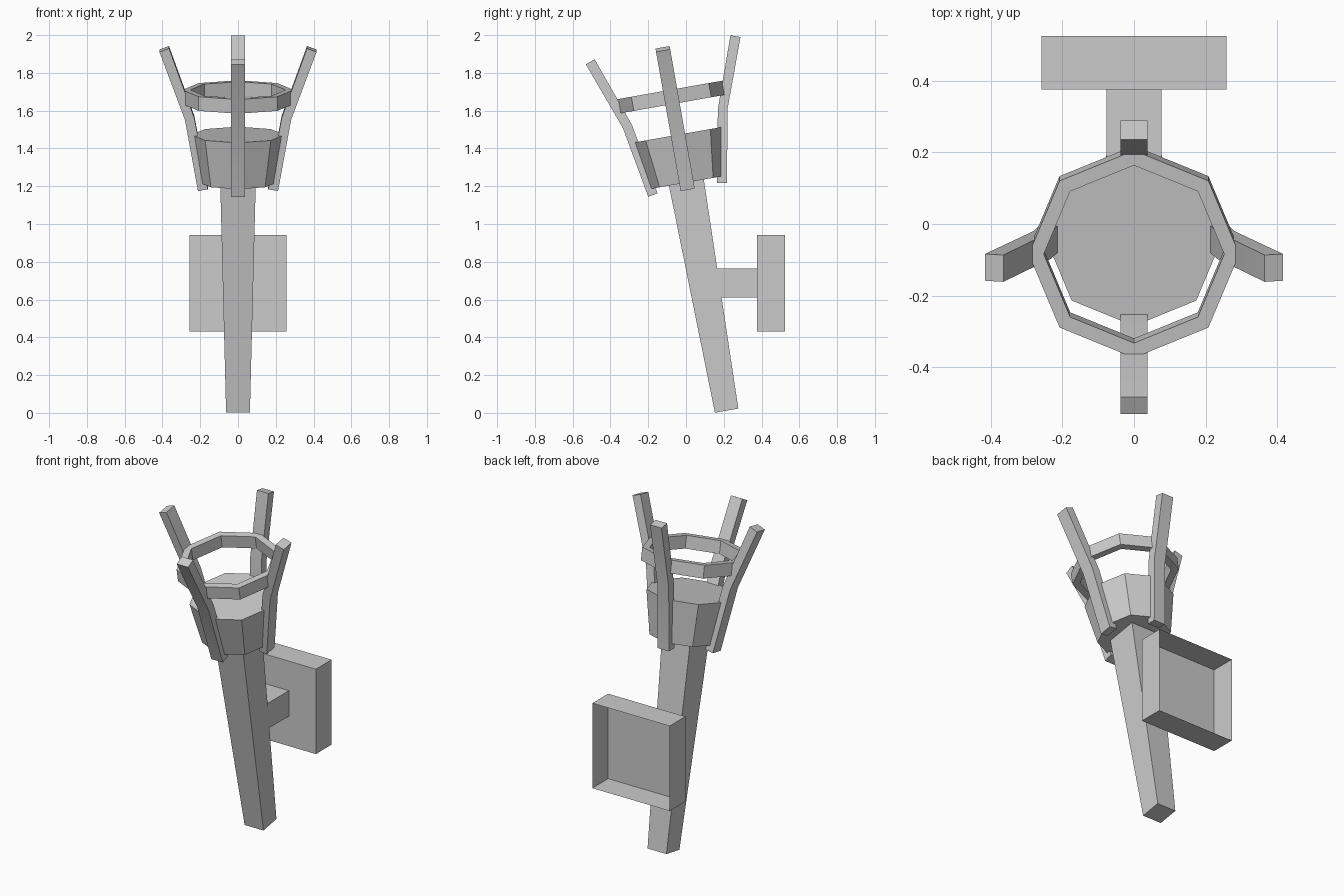
import bpy, bmesh
from math import sin, cos, pi, radians
from mathutils import Matrix, Vector

if "Cube" in bpy.data.objects:
    bpy.data.objects.remove(bpy.data.objects["Cube"])

# Torch axis: leans 10 degrees forward from its foot
TILT = Matrix.Translation((0, 0.215, 0.012)) @ Matrix.Rotation(radians(10), 4, 'X')


def make(name, verts, faces, matrix=Matrix()):
    bm = bmesh.new()
    vs = [bm.verts.new(matrix @ Vector(v)) for v in verts]
    for f in faces:
        bm.faces.new([vs[i] for i in f])
    bmesh.ops.recalc_face_normals(bm, faces=bm.faces)
    mesh = bpy.data.meshes.new(name)
    bm.to_mesh(mesh)
    bm.free()
    ob = bpy.data.objects.new(name, mesh)
    bpy.context.collection.objects.link(ob)
    return ob


def lathe(name, profile, sides, offset=0.0, closed=False):
    """Sweep (radius, height) points around the torch axis; cap or close the loop."""
    verts = [(r * cos(2 * pi * k / sides + offset), r * sin(2 * pi * k / sides + offset), h)
             for r, h in profile for k in range(sides)]
    n = len(profile)
    faces = []
    for i in range(n if closed else n - 1):
        a, b = i * sides, (i + 1) % n * sides
        for k in range(sides):
            j = (k + 1) % sides
            faces.append((a + k, a + j, b + j, b + k))
    if not closed:
        faces += [tuple(range(sides)), tuple(range((n - 1) * sides, n * sides))]
    return make(name, verts, faces, TILT)


def open_box(name, x, y0, y1, z0, z1):
    """Box with no back (+y) face, matching a wall-facing part."""
    verts = [(sx, y, z) for y in (y0, y1)
             for sx, z in ((-x, z0), (x, z0), (x, z1), (-x, z1))]
    faces = [(0, 1, 2, 3)] + [(k, (k + 1) % 4, (k + 1) % 4 + 4, k + 4) for k in range(4)]
    ob = make(name, verts, faces)
    # open shell: make sure the front face looks toward -y
    if ob.data.polygons[0].normal.y > 0:
        ob.data.flip_normals()
    return ob


# Tapered square handle
lathe("handle", [(0.063 * 2 ** 0.5, 0), (0.094 * 2 ** 0.5, 1.24)], 4, pi / 4)

# Octagonal bowl and the hoop above it
lathe("bowl", [(0.203, 1.226), (0.246, 1.483)], 8)
lathe("hoop", [(0.294, 1.648), (0.294, 1.724), (0.252, 1.724), (0.252, 1.648)], 8, closed=True)

# Four bent prongs: (inner, outer) profile points as (distance, height)
PRONG = [((0.160, 1.196), (0.212, 1.187)),
         ((0.231, 1.578), (0.281, 1.569)),
         ((0.365, 1.953), (0.416, 1.935))]
W = 0.038
for q in range(4):
    verts = []
    for (ri, hi), (ro, ho) in PRONG:
        verts += [(ri, -W, hi), (ro, -W, ho), (ro, W, ho), (ri, W, hi)]
    faces = [(0, 1, 2, 3), (8, 9, 10, 11)]
    faces += [(s + k, s + (k + 1) % 4, s + (k + 1) % 4 + 4, s + k + 4)
              for s in (0, 4) for k in range(4)]
    prong = make(f"prong_{q + 1}", verts, faces, TILT @ Matrix.Rotation(q * pi / 2, 4, 'Z'))
    # smooth the bend, keep the corners sharp
    bpy.ops.object.select_all(action='DESELECT')
    prong.select_set(True)
    bpy.context.view_layer.objects.active = prong
    bpy.ops.object.shade_smooth_by_angle(angle=radians(30))

# Wall mount: bracket arm and hollow-backed plate
open_box("bracket_arm", 0.077, 0.13, 0.375, 0.61, 0.765)
open_box("wall_plate", 0.258, 0.375, 0.525, 0.43, 0.943)
